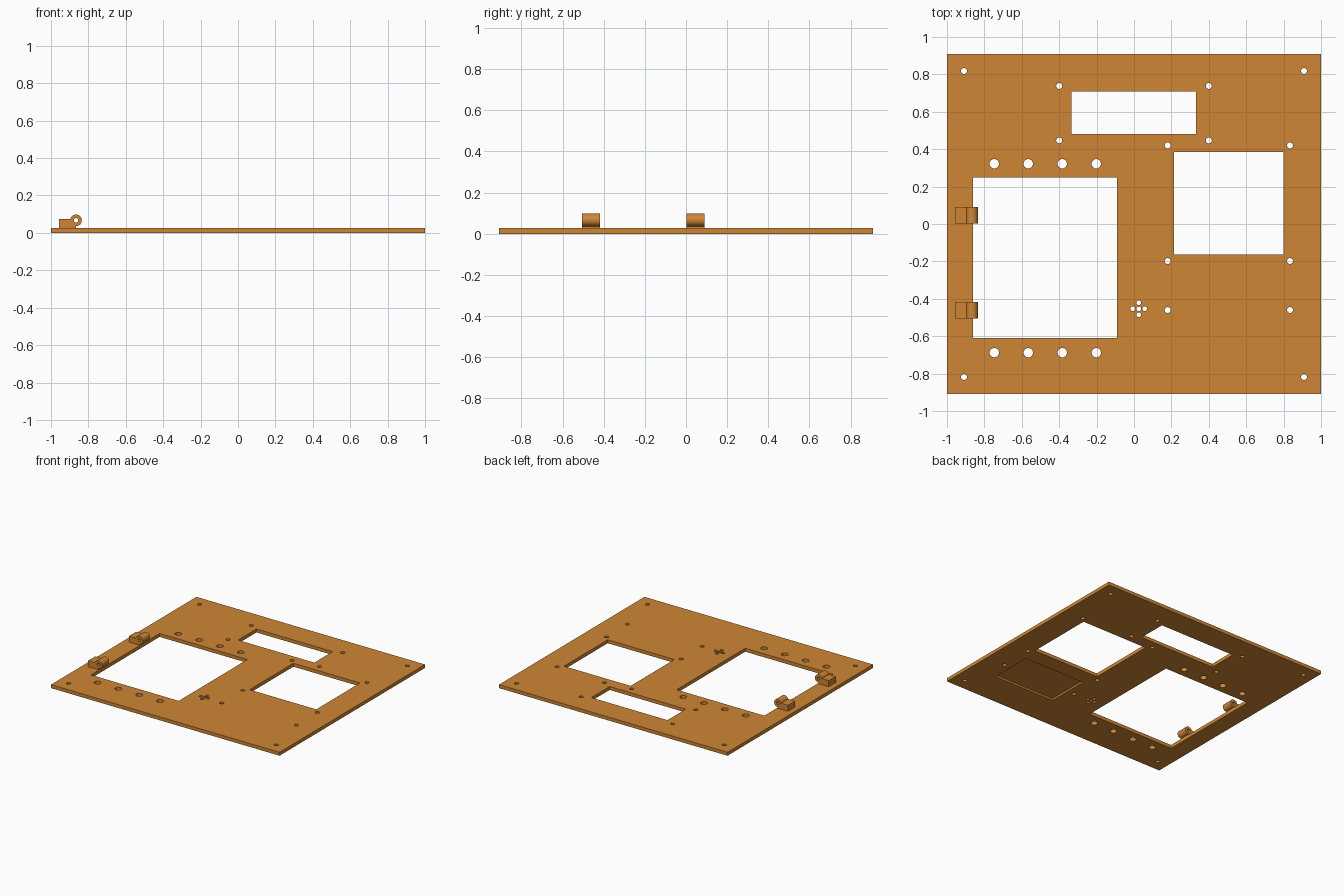
import bpy, bmesh, math
from mathutils import Matrix, Vector

if "Cube" in bpy.data.objects:
    bpy.data.objects.remove(bpy.data.objects["Cube"])

T = 0.0273  # panel thickness

mat = bpy.data.materials.new("amber_plastic")
mat.diffuse_color = (0.62, 0.24, 0.035, 1)
mat.use_nodes = True
mat.node_tree.nodes["Principled BSDF"].inputs["Base Color"].default_value = mat.diffuse_color


def add_box(bm, x0, x1, y0, y1, z0, z1):
    m = Matrix.Translation(((x0 + x1) / 2, (y0 + y1) / 2, (z0 + z1) / 2))
    m = m @ Matrix.Diagonal((x1 - x0, y1 - y0, z1 - z0, 1))
    bmesh.ops.create_cube(bm, size=1, matrix=m)


def add_pin(bm, x, y, r, seg=24):
    bmesh.ops.create_cone(bm, cap_ends=True, segments=seg, radius1=r, radius2=r,
                          depth=0.2, matrix=Matrix.Translation((x, y, 0)))


def make_object(name, bm):
    bmesh.ops.recalc_face_normals(bm, faces=bm.faces)
    me = bpy.data.meshes.new(name)
    bm.to_mesh(me)
    bm.free()
    me.materials.append(mat)
    ob = bpy.data.objects.new(name, me)
    bpy.context.collection.objects.link(ob)
    return ob


def cut_and_smooth(ob, cutter):
    bpy.ops.object.select_all(action='DESELECT')
    bpy.context.view_layer.objects.active = ob
    ob.select_set(True)
    mod = ob.modifiers.new("cut", 'BOOLEAN')
    mod.operation = 'DIFFERENCE'
    mod.solver = 'EXACT'
    mod.object = cutter
    bpy.ops.object.modifier_apply(modifier=mod.name)
    bpy.data.objects.remove(cutter)
    bpy.ops.object.shade_smooth_by_angle(angle=math.radians(30))


# flat panel
bm = bmesh.new()
add_box(bm, -1, 1, -0.909, 0.909, 0, T)
panel = make_object("panel", bm)

# openings: three windows and a shallow recess underneath
bm = bmesh.new()
add_box(bm, -0.86, -0.092, -0.609, 0.249, -0.1, 0.1)
add_box(bm, -0.335, 0.332, 0.48, 0.709, -0.1, 0.1)
add_box(bm, 0.215, 0.798, -0.162, 0.385, -0.1, 0.1)
add_box(bm, 0.24, 0.775, -0.63, -0.29, -0.1, 0.015)

# screw holes: panel corners, then around each window and the recess
for sx in (-1, 1):
    for y in (-0.818, 0.818):
        add_pin(bm, sx * 0.909, y, 0.016)
    for y in (0.447, 0.738):
        add_pin(bm, sx * 0.4, y, 0.016)
for x in (0.18, 0.834):
    for y in (0.42, -0.198, -0.46):
        add_pin(bm, x, y, 0.016)

# button holes in two rows
for i in range(4):
    for y in (0.322, -0.688):
        add_pin(bm, -0.747 + i * 0.1818, y, 0.025, 32)

# sound holes in a cross
for dx, dy in ((0, 0), (1, 0), (-1, 0), (0, 1), (0, -1)):
    add_pin(bm, 0.025 + dx * 0.032, -0.453 + dy * 0.032, 0.0125)
cut_and_smooth(panel, make_object("panel_cutter", bm))

# hinge knuckles: block and round barrel as one profile, with a bore for the pin
CX, CZ, R, TOP = -0.866, 0.067, 0.031, 0.075
start = math.pi - math.asin((TOP - CZ) / R)
for name, y0 in (("hinge_rear", 0.003), ("hinge_front", -0.506)):
    y1 = y0 + 0.088
    pts = [(CX, T), (-0.956, T), (-0.956, TOP)]
    for i in range(33):
        a = start + (-math.pi / 2 - start) * i / 32
        pts.append((CX + R * math.cos(a), CZ + R * math.sin(a)))
    bm = bmesh.new()
    face = bm.faces.new([bm.verts.new((x, y0, z)) for x, z in pts])
    ext = bmesh.ops.extrude_face_region(bm, geom=[face], use_keep_orig=True)
    moved = [g for g in ext["geom"] if isinstance(g, bmesh.types.BMVert)]
    bmesh.ops.translate(bm, verts=moved, vec=Vector((0, y1 - y0, 0)))
    hinge = make_object(name, bm)
    bm = bmesh.new()
    bore = Matrix.Translation((CX, (y0 + y1) / 2, CZ)) @ Matrix.Rotation(math.pi / 2, 4, 'X')
    bmesh.ops.create_cone(bm, cap_ends=True, segments=24, radius1=0.012,
                          radius2=0.012, depth=0.2, matrix=bore)
    cut_and_smooth(hinge, make_object("bore_cutter", bm))
